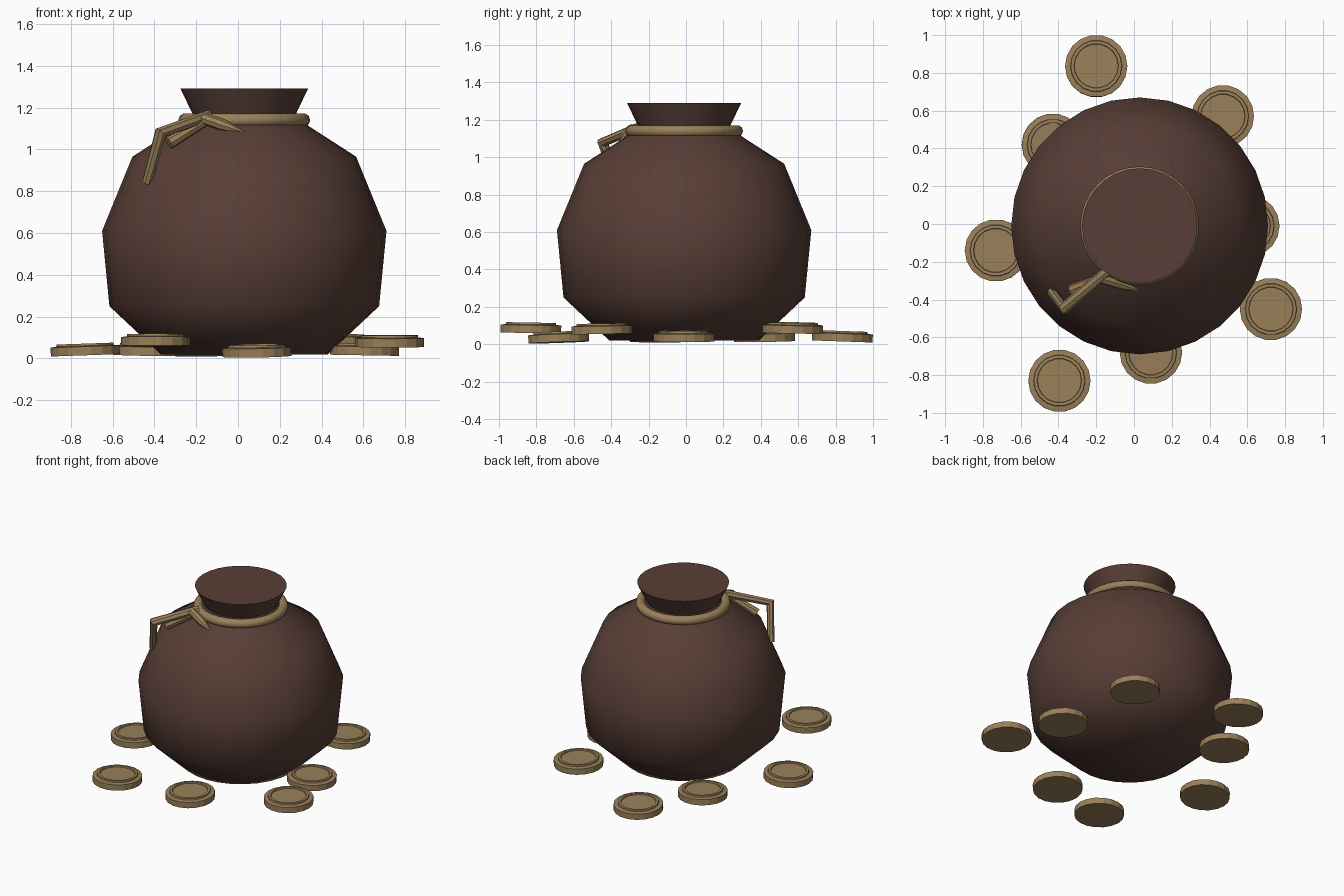
import bpy, bmesh
from math import sin, cos, pi, radians

cube = bpy.data.objects.get("Cube")
if cube:
    bpy.data.objects.remove(cube, do_unlink=True)


def material(name, rgb):
    m = bpy.data.materials.new(name)
    m.use_nodes = True
    m.diffuse_color = (*rgb, 1)
    bsdf = next(n for n in m.node_tree.nodes if n.type == 'BSDF_PRINCIPLED')
    bsdf.inputs["Base Color"].default_value = (*rgb, 1)
    bsdf.inputs["Roughness"].default_value = 0.9
    return m


LEATHER = material("brown leather", (0.098, 0.048, 0.037))
BRASS = material("dull brass", (0.32, 0.215, 0.10))


def smooth(ob, angle):
    bpy.ops.object.select_all(action='DESELECT')
    ob.select_set(True)
    bpy.context.view_layer.objects.active = ob
    bpy.ops.object.shade_smooth_by_angle(angle=radians(angle))


def lathe(name, profile, sides, mat, angle):
    """Spin a (radius, height) profile around z and cap both ends."""
    bm = bmesh.new()
    rings = [[bm.verts.new((r * cos(2 * pi * i / sides), r * sin(2 * pi * i / sides), z))
              for i in range(sides)] for r, z in profile]
    for low, high in zip(rings, rings[1:]):
        for i in range(sides):
            j = (i + 1) % sides
            bm.faces.new((low[i], low[j], high[j], high[i]))
    bm.faces.new(rings[0][::-1])
    bm.faces.new(rings[-1])
    mesh = bpy.data.meshes.new(name)
    bm.to_mesh(mesh)
    bm.free()
    mesh.materials.append(mat)
    ob = bpy.data.objects.new(name, mesh)
    bpy.context.collection.objects.link(ob)
    smooth(ob, angle)
    return ob


def cord(name, points, thickness):
    """Angular length of cord; each point is x, y, z, relative radius."""
    curve = bpy.data.curves.new(name, 'CURVE')
    curve.dimensions = '3D'
    curve.bevel_depth = thickness
    curve.bevel_resolution = 2
    curve.use_fill_caps = True
    spline = curve.splines.new('POLY')
    spline.points.add(len(points) - 1)
    for p, (x, y, z, r) in zip(spline.points, points):
        p.co = (x, y, z, 1)
        p.radius = r
    curve.materials.append(BRASS)
    ob = bpy.data.objects.new(name, curve)
    bpy.context.collection.objects.link(ob)
    bpy.ops.object.select_all(action='DESELECT')
    ob.select_set(True)
    bpy.context.view_layer.objects.active = ob
    bpy.ops.object.convert(target='MESH')
    smooth(bpy.context.object, 40)


# Sack with pinched neck, flared mouth and flat top
sack = lathe("sack", [(0.40, 0.02), (0.645, 0.25), (0.68, 0.61), (0.535, 0.965),
                      (0.31, 1.11), (0.245, 1.165), (0.305, 1.29)], 28, LEATHER, 50)
sack.location = (0.03, -0.01, 0)

# Cord wrapped round the neck
bpy.ops.mesh.primitive_torus_add(major_radius=0.283, minor_radius=0.032,
                                 major_segments=32, minor_segments=10,
                                 location=(0.03, -0.01, 1.14))
neck_cord = bpy.context.object
neck_cord.name = "neck_cord"
neck_cord.data.materials.append(BRASS)
smooth(neck_cord, 60)

# Loose ends of the cord
cord("long_cord_end", [(-0.14, -0.25, 1.16, 0.9), (-0.37, -0.445, 1.08, 1),
                       (-0.435, -0.36, 0.84, 0.8)], 0.031)
cord("middle_cord_end", [(-0.15, -0.28, 1.14, 0.8), (-0.33, -0.35, 1.03, 1)], 0.03)
cord("short_cord_end", [(-0.17, -0.29, 1.15, 1), (-0.07, -0.32, 1.115, 1),
                        (0.02, -0.35, 1.085, 0.3)], 0.028)

# Coins with a raised ring: x, y, base height, tilt about x and y in degrees
coins = [(-0.20, 0.835, 0.015, -2, 0), (0.47, 0.57, 0.06, -1, 1),
         (-0.43, 0.42, 0.015, 1, 1), (0.605, -0.01, 0.015, 0, 1),
         (0.725, -0.45, 0.055, 1, 0), (0.09, -0.68, 0.01, 2, -1),
         (-0.395, -0.83, 0.06, -1, 0), (-0.73, -0.14, 0.015, 0, -2)]
rim = [(0.165, 0), (0.165, 0.042), (0.137, 0.046), (0.135, 0.056),
       (0.118, 0.056), (0.116, 0.047)]
for n, (x, y, z, tx, ty) in enumerate(coins, 1):
    coin = lathe(f"coin_{n}", rim, 18, BRASS, 15)
    coin.location = (x, y, z)
    coin.rotation_euler = (radians(tx), radians(ty), 0)
